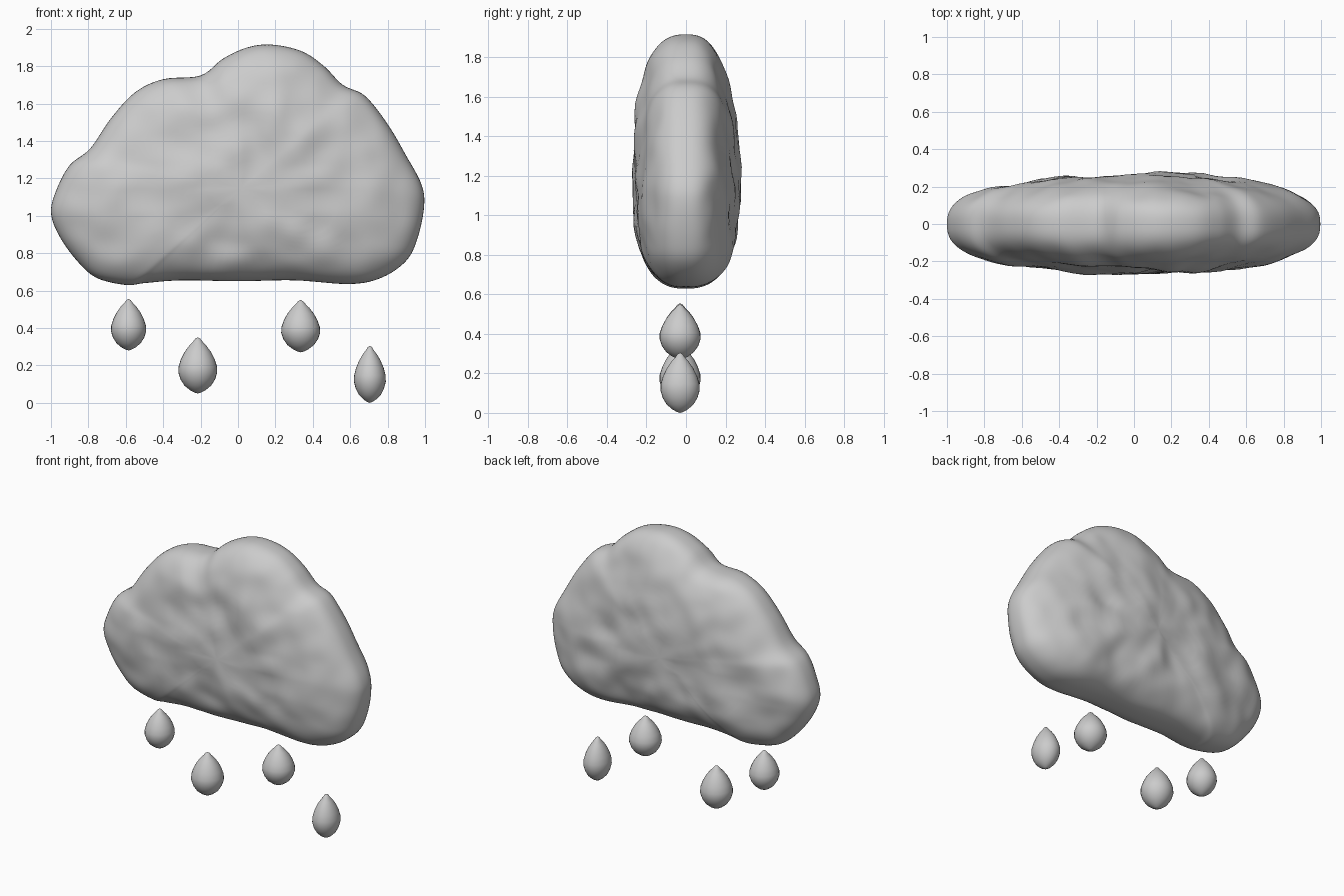
import bpy, bmesh
from math import sin, cos, pi
from mathutils import Vector, noise

if "Cube" in bpy.data.objects:
    bpy.data.objects.remove(bpy.data.objects["Cube"])


def catmull(p0, p1, p2, p3, t):
    return 0.5 * (2 * p1 + (p2 - p0) * t + (2 * p0 - 5 * p1 + 4 * p2 - p3) * t * t
                  + (3 * p1 - p0 - 3 * p2 + p3) * t ** 3)


def resample(pts, steps):
    """Smooth closed curve through the points."""
    p = [Vector(q) for q in pts]
    n = len(p)
    return [catmull(p[i - 1], p[i], p[(i + 1) % n], p[(i + 2) % n], s / steps)
            for i in range(n) for s in range(steps)]


def skin(name, first, rings, last):
    """Close a stack of rings with a pole at each end."""
    bm = bmesh.new()
    a, b = bm.verts.new(first), bm.verts.new(last)
    rows = [[bm.verts.new(c) for c in ring] for ring in rings]
    n = len(rows[0])
    for i in range(n):
        j = (i + 1) % n
        bm.faces.new((a, rows[0][i], rows[0][j]))
        bm.faces.new((b, rows[-1][j], rows[-1][i]))
        for r, s in zip(rows, rows[1:]):
            bm.faces.new((r[i], s[i], s[j], r[j]))
    bmesh.ops.recalc_face_normals(bm, faces=bm.faces)
    for f in bm.faces:
        f.smooth = True
    mesh = bpy.data.meshes.new(name)
    bm.to_mesh(mesh)
    bm.free()
    obj = bpy.data.objects.new(name, mesh)
    bpy.context.collection.objects.link(obj)
    return obj


# Cloud: front outline inflated into a pillow with a lumpy surface
outline = resample([
    (-1, 1.02), (-.97, 1.14), (-.9, 1.27), (-.79, 1.36), (-.68, 1.52), (-.55, 1.66),
    (-.4, 1.73), (-.2, 1.75), (-.08, 1.84), (.05, 1.9), (.18, 1.915), (.34, 1.88),
    (.46, 1.8), (.56, 1.7), (.68, 1.64), (.8, 1.49), (.9, 1.32), (.98, 1.17),
    (.995, 1.05), (.96, .88), (.9, .76), (.77, .67), (.6, .635), (.3, .655), (0, .65),
    (-.3, .655), (-.5, .64), (-.6, .63), (-.76, .67), (-.87, .77), (-.96, .9)], 6)
CENTRE = Vector((0.02, 1.15))
DEPTH, POWER, RINGS = 0.262, 2.6, 56


def cloud_point(edge, angle):
    t = max(sin(angle), 0) ** (2 / POWER)
    c = cos(angle)
    y = DEPTH * abs(c) ** (2 / POWER) * (1 if c > 0 else -1)
    p = CENTRE + (edge - CENTRE) * t
    v = Vector((p.x, y, p.y))
    lump = 0.022 * noise.noise(v * 3.2) + 0.014 * noise.noise(v * 7 + Vector((5, 2, 9)))
    v.y += lump * c * 1.3
    return v


rings = [[cloud_point(e, pi * k / RINGS) for e in outline] for k in range(1, RINGS)]
mid = outline[0]
skin("cloud", cloud_point(mid, 0), rings, cloud_point(mid, pi))

# Raindrops: lathed profile (radius, height fractions), pointed at top and bottom
profile = [(.16, .015), (.4, .06), (.68, .14), (.88, .25), (.99, .37), (.98, .48),
           (.86, .61), (.67, .74), (.44, .85), (.25, .92), (.13, .975)]
drops = [(-.585, .28, .555, .095, .1), (-.215, .05, .35, .105, .105),
         (.335, .27, .55, .105, .105), (.705, 0, .305, .086, .1)]
for i, (x, z0, z1, rx, ry) in enumerate(drops, 1):
    rings = [[(x + rx * r * cos(2 * pi * k / 28), -.03 + ry * r * sin(2 * pi * k / 28),
               z0 + (z1 - z0) * h) for k in range(28)] for r, h in profile]
    skin(f"raindrop_{i}", (x, -.03, z0), rings, (x, -.03, z1))
